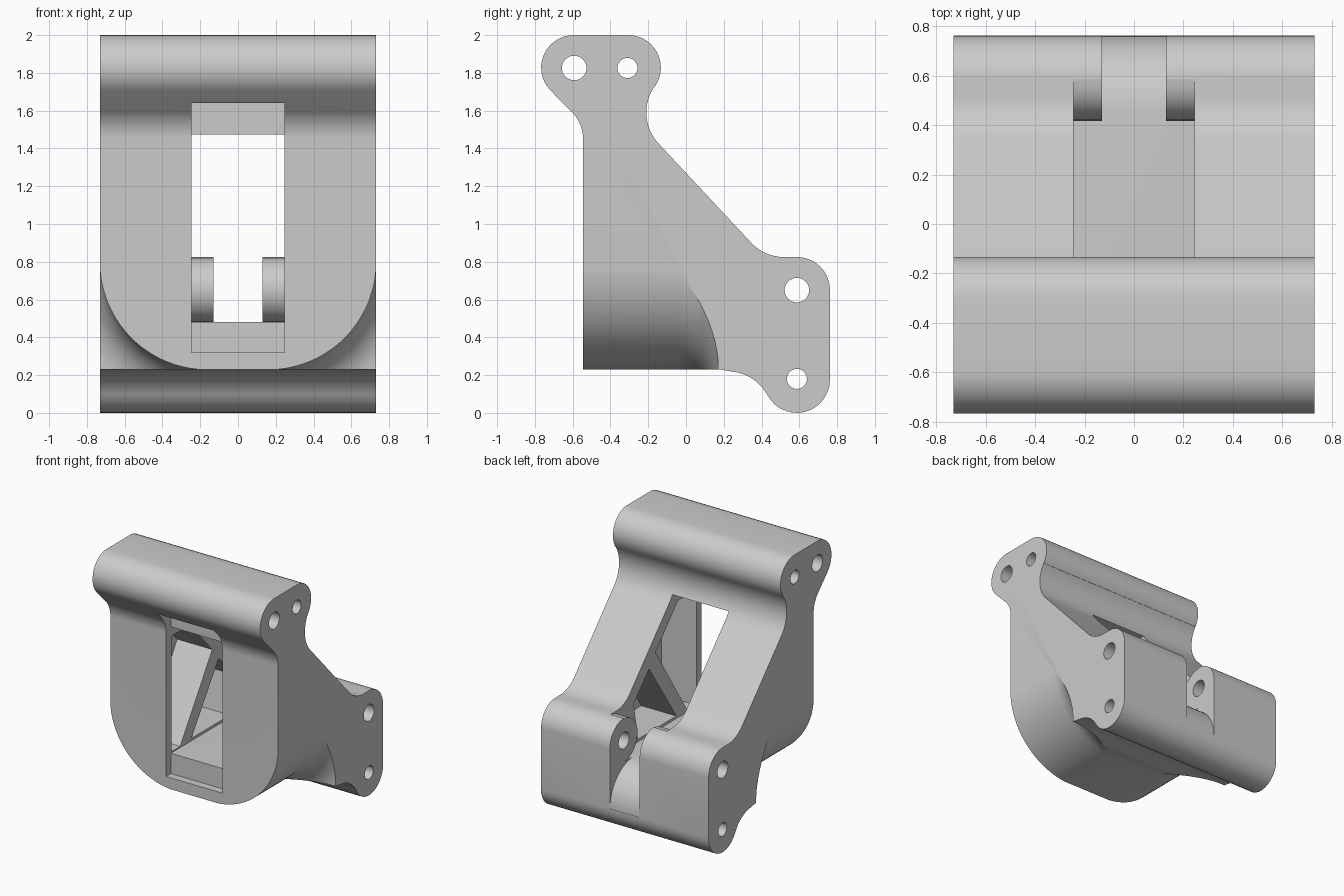
import bpy, bmesh
from math import sin, cos, radians, sqrt

cube = bpy.data.objects.get("Cube")
if cube:
    bpy.data.objects.remove(cube, do_unlink=True)

grey = bpy.data.materials.new("plain grey")
grey.use_nodes = True
grey.diffuse_color = (0.6, 0.6, 0.6, 1)
grey.node_tree.nodes["Principled BSDF"].inputs["Base Color"].default_value = (0.6, 0.6, 0.6, 1)


def arc(cy, cz, r, start, end, steps=14):
    """Points on a circular arc in the side plane."""
    angles = [radians(start + (end - start) * i / steps) for i in range(steps + 1)]
    return [(cy + r * cos(a), cz + r * sin(a)) for a in angles]


def loft(name, rings):
    """Closed solid through a list of matching rings."""
    bm = bmesh.new()
    rows = [[bm.verts.new(p) for p in ring] for ring in rings]
    for a, b in zip(rows, rows[1:]):
        for i in range(len(a)):
            j = (i + 1) % len(a)
            bm.faces.new((a[i], a[j], b[j], b[i]))
    bm.faces.new(rows[0])
    bm.faces.new(rows[-1])
    bmesh.ops.recalc_face_normals(bm, faces=bm.faces)
    mesh = bpy.data.meshes.new(name)
    bm.to_mesh(mesh)
    bm.free()
    mesh.materials.append(grey)
    obj = bpy.data.objects.new(name, mesh)
    bpy.context.collection.objects.link(obj)
    return obj


def prism(name, profile, half_width):
    """Side profile extruded evenly across the width."""
    return loft(name, [[(x, y, z) for y, z in profile] for x in (-half_width, half_width)])


def cut(target, cutter):
    cutter.hide_render = True
    bpy.ops.object.select_all(action="DESELECT")
    bpy.context.view_layer.objects.active = target
    target.select_set(True)
    mod = target.modifiers.new("cut", "BOOLEAN")
    mod.operation = "DIFFERENCE"
    mod.solver = "EXACT"
    mod.object = cutter
    bpy.ops.object.modifier_apply(modifier=mod.name)
    bpy.data.objects.remove(cutter, do_unlink=True)


# Bracket body with two rounded lugs
outline = [(-0.545, 0.23)]
outline += arc(-0.745, 1.45, 0.2, 0, 45)
outline += arc(-0.595, 1.828, 0.172, 225, 90)
outline += arc(-0.305, 1.828, 0.172, 90, -35)
outline += arc(0.03, 1.59, 0.24, 144.6, 225)
outline += arc(0.52, 1.065, 0.24, 225, 270)
outline += arc(0.587, 0.65, 0.175, 90, 0)
outline += arc(0.587, 0.175, 0.175, 0, -152)
outline += arc(0.22, -0.02, 0.24, 28, 85)
outline += [(0.18, 0.23)]
bracket = prism("bracket_body", outline, 0.73)

# Rounded lower corners that flare into the rear lug
flare = 0.22
rows = [(-0.8, 0)]
for i in range(13):
    a = radians(90 * i / 12)
    rows.append((-0.05 + flare * sin(a), flare * (1 - cos(a))))
for side in (-1, 1):
    rings = []
    for y, d in rows:
        ring = arc(0.16, 0.80, 0.572 + d, 0, -90, 28)
        ring += [(0.16, -0.4), (1.3, -0.4), (1.3, 0.80)]
        rings.append([(side * x, y, z) for x, z in ring])
    cut(bracket, loft("corner_cutter", rings))

# Window with a shallow front frame, ending around the upper pivot ears
window = [(-0.7, 0.32), (-0.485, 0.32), (-0.485, 0.48)]
window += arc(0.587, 0.65, 0.17, 270, 90)
window += [(0.587, 1.475), (-0.485, 1.475), (-0.485, 1.64), (-0.7, 1.64)]
cut(bracket, prism("window_cutter", window, 0.245))

# Gap between the pivot ears, with a rounded floor
gap = [(0.38, 0.6)] + arc(0.46, 0.18, 0.3, 90, 0) + [(0.9, 0.18), (0.9, 1.0), (0.38, 1.0)]
cut(bracket, prism("ear_gap_cutter", gap, 0.13))

# Triangular pockets leaving a diagonal rib on each inner wall
upper_pocket = [(-0.48, 1.4), (-0.25, 1.4), (0.03, 1.1), (-0.37, 0.49), (-0.48, 0.49)]
lower_pocket = [(0.11, 1.0), (0.3, 0.8), (0.25, 0.5), (-0.23, 0.5)]
for pocket in (upper_pocket, lower_pocket):
    cut(bracket, prism("pocket_cutter", pocket, 0.55))

# Pivot holes
for y, z, r in ((-0.592, 1.826, 0.065), (-0.31, 1.826, 0.053),
                (0.587, 0.65, 0.065), (0.587, 0.18, 0.053)):
    cut(bracket, prism("hole_cutter", arc(y, z, r, 0, 348.75, 31), 1))

bpy.ops.object.select_all(action="DESELECT")
bracket.select_set(True)
bpy.context.view_layer.objects.active = bracket
bpy.ops.object.shade_smooth_by_angle(angle=radians(30))
